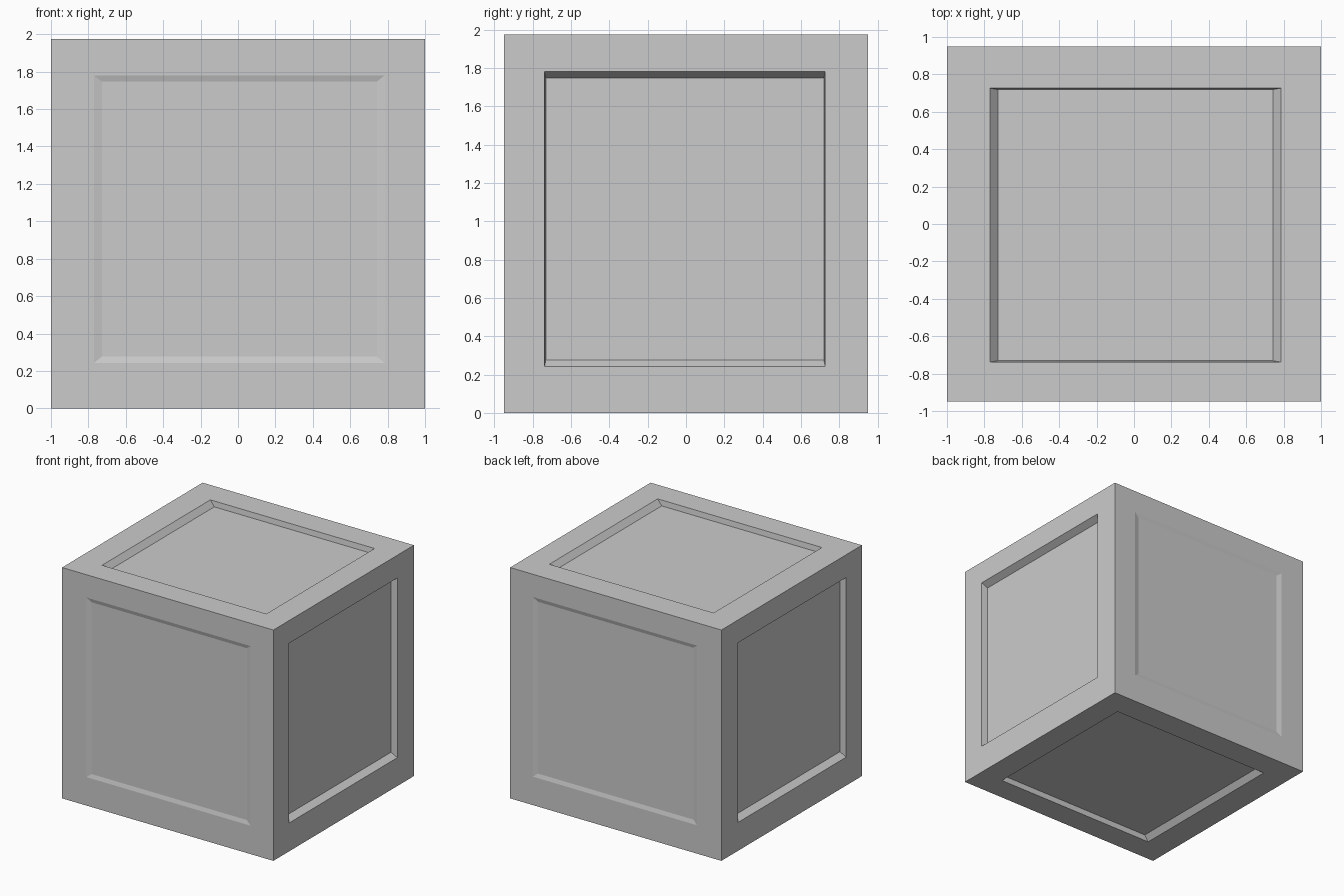
import bpy, bmesh
from mathutils import Vector

if "Cube" in bpy.data.objects:
    bpy.data.objects.remove(bpy.data.objects["Cube"])

# Bounds of the box, of the panel openings and of the recessed panel floors
BOX = (Vector((-1, -0.95, 0)), Vector((1, 0.95, 1.975)))
RIM = (Vector((-0.77, -0.738, 0.243)), Vector((0.785, 0.726, 1.78)))
FLOOR = (Vector((-0.728, -0.731, 0.277)), Vector((0.742, 0.719, 1.747)))
DEPTH = (0.055, 0.0095, 0.046)

bm = bmesh.new()
bmesh.ops.create_cube(bm, size=2)
for v in bm.verts:
    v.co = [BOX[c > 0][i] for i, c in enumerate(v.co)]
bm.normal_update()


def inset_to(face, bounds, axis, sign, depth):
    """Inset a face, snap its corners to the bounds and sink it by depth."""
    centre = (BOX[0] + BOX[1]) / 2
    bmesh.ops.inset_individual(bm, faces=[face], thickness=0.02)
    for v in face.verts:
        for i in range(3):
            if i == axis:
                v.co[i] = BOX[sign > 0][i] - sign * depth
            else:
                v.co[i] = bounds[v.co[i] > centre[i]][i]


# Sunken panel on each of the six sides
for face in list(bm.faces):
    n = face.normal.copy()
    axis = max(range(3), key=lambda i: abs(n[i]))
    sign = 1 if n[axis] > 0 else -1
    inset_to(face, RIM, axis, sign, 0)
    inset_to(face, FLOOR, axis, sign, DEPTH[axis])

bmesh.ops.recalc_face_normals(bm, faces=bm.faces[:])
mesh = bpy.data.meshes.new("panelled_crate")
bm.to_mesh(mesh)
bm.free()
bpy.context.collection.objects.link(bpy.data.objects.new("panelled_crate", mesh))
